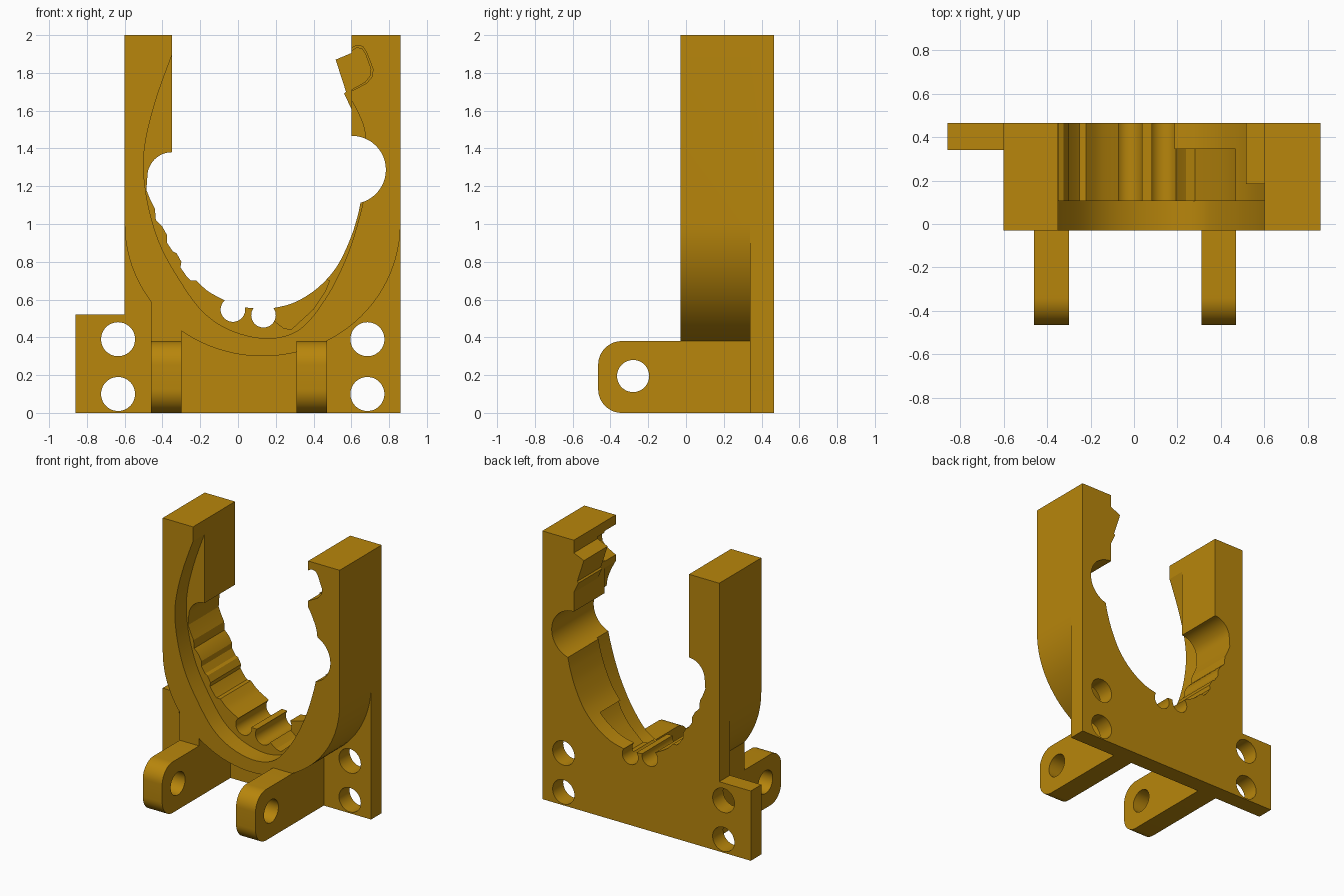
import bpy, bmesh, math
from mathutils import Vector

if "Cube" in bpy.data.objects:
    bpy.data.objects.remove(bpy.data.objects["Cube"])

gold = bpy.data.materials.new("golden_plastic")
gold.diffuse_color = (0.479, 0.238, 0.0035, 1)
gold.use_nodes = True
gold.node_tree.nodes["Principled BSDF"].inputs["Base Color"].default_value = gold.diffuse_color


def prism(name, pts, d0, d1, axis="y"):
    """Extrude a closed outline: (x, z) along y, or (y, z) along x."""
    bm = bmesh.new()
    place = (lambda a, b: (a, d0, b)) if axis == "y" else (lambda a, b: (d0, a, b))
    face = bm.faces.new([bm.verts.new(place(a, b)) for a, b in pts])
    ext = bmesh.ops.extrude_face_region(bm, geom=[face])
    move = Vector((0, d1 - d0, 0)) if axis == "y" else Vector((d1 - d0, 0, 0))
    bmesh.ops.translate(bm, vec=move, verts=[g for g in ext["geom"] if isinstance(g, bmesh.types.BMVert)])
    bmesh.ops.recalc_face_normals(bm, faces=bm.faces)
    me = bpy.data.meshes.new(name)
    bm.to_mesh(me)
    bm.free()
    me.materials.append(gold)
    ob = bpy.data.objects.new(name, me)
    bpy.context.collection.objects.link(ob)
    return ob


def arc(cx, cz, rx, rz, a0, a1, n):
    return [(cx + rx * math.cos(math.radians(a0 + (a1 - a0) * i / n)),
             cz + rz * math.sin(math.radians(a0 + (a1 - a0) * i / n))) for i in range(n + 1)]


def circle(cx, cz, r, n=48):
    return arc(cx, cz, r, r, 0, 360, n)[:-1]


def smooth(pts, n=6):
    """Smooth curve through the given points."""
    p = [Vector(q) for q in [pts[0]] + pts + [pts[-1]]]
    out = []
    for a, b, c, d in zip(p, p[1:], p[2:], p[3:]):
        for i in range(n):
            t = i / n
            out.append(tuple(0.5 * (2 * b + (c - a) * t + (2 * a - 5 * b + 4 * c - d) * t * t
                                    + (3 * b - a - 3 * c + d) * t ** 3)))
    return out + [pts[-1]]


def combine(target, other, op):
    mod = target.modifiers.new(op, "BOOLEAN")
    mod.operation, mod.solver, mod.object = op, "EXACT", other
    bpy.context.view_layer.objects.active = target
    bpy.ops.object.modifier_apply(modifier=mod.name)
    bpy.data.objects.remove(other, do_unlink=True)


FRONT, PLATE, BACK = -0.03, 0.34, 0.465

# Mounting plate with one tall side and one low ear
clip = prism("holder_clip", [(-0.86, 0), (0.86, 0), (0.86, 2), (-0.6, 2), (-0.6, 0.52), (-0.86, 0.52)], PLATE, BACK)

# Thick cradle with rounded underside
cradle = [(-0.6, 2)] + arc(0.13, 1.0, 0.73, 0.70, 180, 360, 48) + [(0.86, 2)]
combine(clip, prism("cradle", cradle, FRONT, BACK), "UNION")

# Rib joining the left lug to the cradle
combine(clip, prism("rib", [(-0.46, 0.1), (-0.30, 0.1), (-0.30, 0.55), (-0.46, 0.65)], FRONT, 0.4), "UNION")

# Hinge lugs with rounded noses
lug = ([(0.4, 0), (0.4, 0.38)] + arc(-0.34, 0.255, 0.125, 0.125, 90, 180, 12)
       + arc(-0.34, 0.125, 0.125, 0.125, 180, 270, 12))
for x0, x1 in ((-0.46, -0.30), (0.31, 0.47)):
    combine(clip, prism("lug", lug, x0, x1, "x"), "UNION")
combine(clip, prism("pin_hole", circle(-0.28, 0.195, 0.085), -1, 1, "x"), "DIFFERENCE")

# Screw holes
for x in (-0.635, 0.685):
    for z in (0.10, 0.39):
        combine(clip, prism("screw_hole", circle(x, z, 0.09), 0.2, 0.6), "DIFFERENCE")

# Main opening with a stepped left wall and a smooth right wall
steps = [(-0.35, 2.1), (-0.35, 1.25), (-0.48, 1.25), (-0.485, 1.18), (-0.465, 1.13), (-0.44, 1.08),
         (-0.435, 1.02), (-0.40, 0.985), (-0.375, 0.94), (-0.375, 0.90), (-0.345, 0.855), (-0.325, 0.845),
         (-0.30, 0.80), (-0.305, 0.77), (-0.27, 0.72), (-0.25, 0.70), (-0.22, 0.70)]
floor = smooth([(-0.22, 0.70), (-0.16, 0.645), (-0.08, 0.60)]) + [(0.0, 0.56), (0.08, 0.555), (0.19, 0.555)]
right = smooth([(0.19, 0.555), (0.3, 0.585), (0.42, 0.66), (0.52, 0.77), (0.59, 0.91), (0.63, 1.03), (0.65, 1.12)])
opening = steps + floor[1:] + right[1:] + [(0.6, 1.2), (0.6, 2.1)]
combine(clip, prism("opening", opening, -0.2, 0.7), "DIFFERENCE")

# Round reliefs: two large at the sides, two small at the bottom
for x, z, r in ((0.603, 1.287, 0.18), (-0.35, 1.25, 0.13), (-0.027, 0.547, 0.065), (0.135, 0.517, 0.065)):
    combine(clip, prism("relief", circle(x, z, r), -0.2, 0.7), "DIFFERENCE")

# Wider shallow recess on the front rim
rim = smooth([(-0.34, 1.92), (-0.44, 1.64), (-0.497, 1.38), (-0.485, 1.15), (-0.42, 0.91), (-0.31, 0.705),
              (-0.18, 0.53), (-0.02, 0.43), (0.17, 0.395), (0.33, 0.445), (0.46, 0.60), (0.56, 0.79),
              (0.63, 0.99), (0.675, 1.2), (0.675, 1.46), (0.64, 1.58), (0.58, 1.69)])
combine(clip, prism("rim_recess", rim, -0.2, 0.105), "DIFFERENCE")

# Deeper pocket at the lower right of the opening
pocket = [(0.15, 0.53), (0.20, 0.48), (0.24, 0.45), (0.28, 0.44), (0.40, 0.55), (0.46, 0.64), (0.485, 0.70), (0.3, 0.75)]
combine(clip, prism("pocket", pocket, 0.0, 0.345), "DIFFERENCE")

# Two-step latch notch near the top of the right arm
notch = [(0.5, 1.93), (0.60, 1.93), (0.625, 1.945), (0.66, 1.94), (0.68, 1.91), (0.715, 1.82),
         (0.71, 1.78), (0.68, 1.745), (0.575, 1.69), (0.5, 1.69)]
inner = [(0.64 + (x - 0.64) * 0.84, 1.82 + (z - 1.82) * 0.9) for x, z in notch]
combine(clip, prism("notch", notch, -0.2, 0.105), "DIFFERENCE")
combine(clip, prism("notch_inner", inner, -0.2, 0.185), "DIFFERENCE")

# Latch tooth
tooth = [(0.517, 1.87), (0.60, 1.905), (0.65, 1.9), (0.65, 1.61), (0.60, 1.61), (0.562, 1.69), (0.572, 1.70)]
combine(clip, prism("tooth", tooth, 0.185, BACK), "UNION")

# Smooth the curved walls, keep the edges sharp
bpy.ops.object.select_all(action="DESELECT")
clip.select_set(True)
bpy.context.view_layer.objects.active = clip
bpy.ops.object.shade_smooth_by_angle(angle=math.radians(20))
